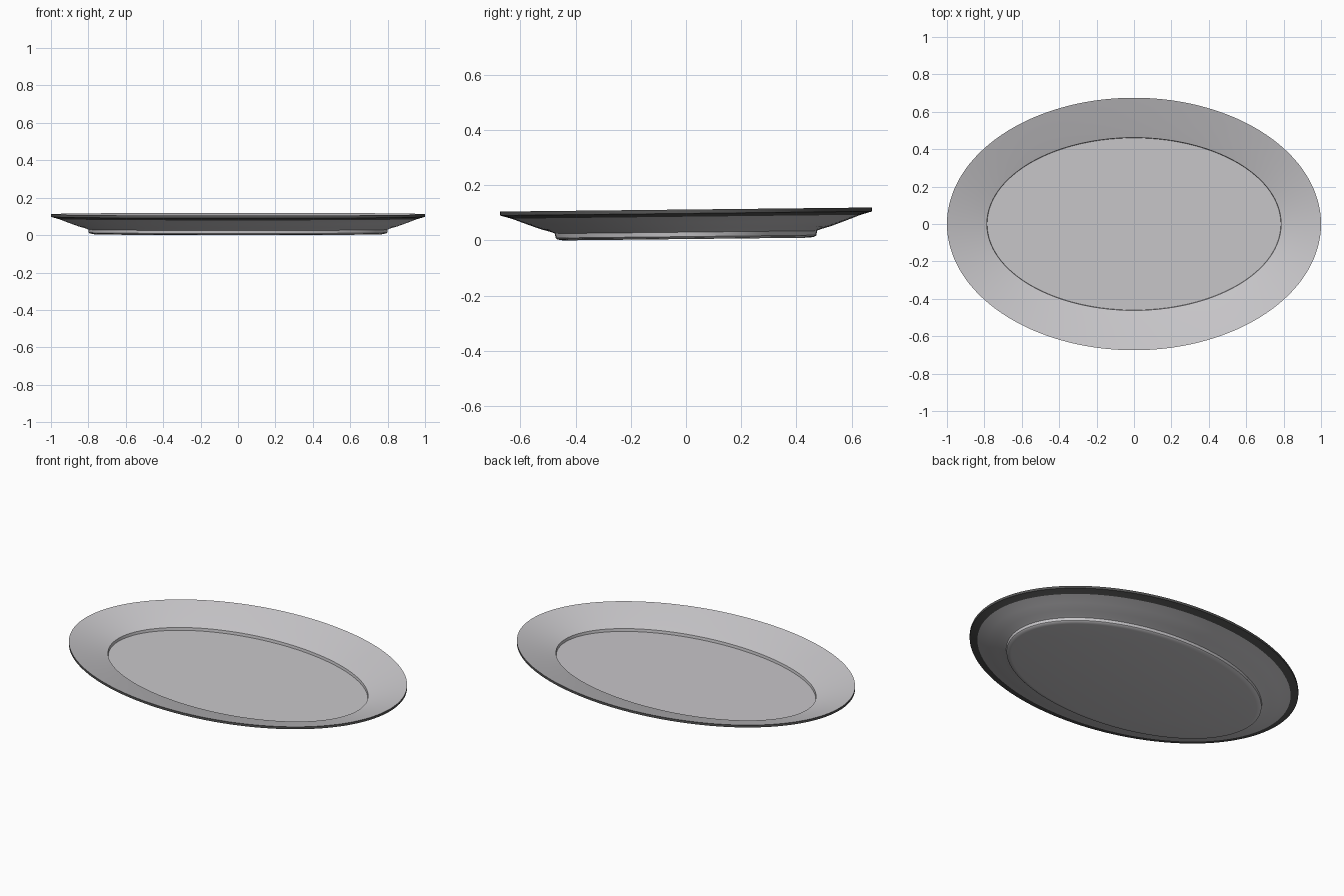
import bpy, bmesh, math

cube = bpy.data.objects.get("Cube")
if cube:
    bpy.data.objects.remove(cube, do_unlink=True)


def make_material(name, color):
    mat = bpy.data.materials.new(name)
    mat.use_nodes = True
    mat.diffuse_color = color
    mat.node_tree.nodes["Principled BSDF"].inputs["Base Color"].default_value = color
    return mat


HALF_X, HALF_Y, TILT, SEGMENTS = 1.0, 0.675, 0.011, 128

# Plate section: (inset from the outer oval, height), from floor edge over the rim to the foot
profile = [
    (0.215, 0.030), (0.213, 0.046),                                  # step around the floor
    (0.165, 0.062), (0.110, 0.079), (0.050, 0.098), (0.0, 0.113),    # sloping top
    (0.0, 0.099), (0.042, 0.087),                                    # dark edge band
    (0.100, 0.065), (0.150, 0.047), (0.185, 0.037), (0.200, 0.031),  # underside
    (0.202, 0.015), (0.208, 0.010), (0.228, 0.006),                  # foot
]
BAND = (5, 6)

bm = bmesh.new()
rings = []
for inset, height in profile:
    ring = []
    for i in range(SEGMENTS):
        a = math.tau * i / SEGMENTS
        y = (HALF_Y - inset) * math.sin(a)
        ring.append(bm.verts.new(((HALF_X - inset) * math.cos(a), y, height + TILT * y)))
    rings.append(ring)

# Walls between neighbouring rings
for r in range(len(rings) - 1):
    for i in range(SEGMENTS):
        j = (i + 1) % SEGMENTS
        face = bm.faces.new((rings[r][i], rings[r + 1][i], rings[r + 1][j], rings[r][j]))
        face.material_index = 1 if r in BAND else 0

# Floor and base
bm.faces.new(rings[0])
bm.faces.new(rings[-1][::-1])
bmesh.ops.recalc_face_normals(bm, faces=bm.faces)

# Rest the base on the ground
lowest = min(v.co.z for v in bm.verts)
bmesh.ops.translate(bm, verts=bm.verts, vec=(0, 0, -lowest))

mesh = bpy.data.meshes.new("oval_plate")
bm.to_mesh(mesh)
bm.free()
mesh.materials.append(make_material("light grey", (0.58, 0.57, 0.59, 1)))
mesh.materials.append(make_material("dark edge", (0.09, 0.09, 0.09, 1)))

plate = bpy.data.objects.new("oval_plate", mesh)
bpy.context.collection.objects.link(plate)
bpy.ops.object.select_all(action="DESELECT")
bpy.context.view_layer.objects.active = plate
plate.select_set(True)
bpy.ops.object.shade_smooth_by_angle(angle=math.radians(30))
